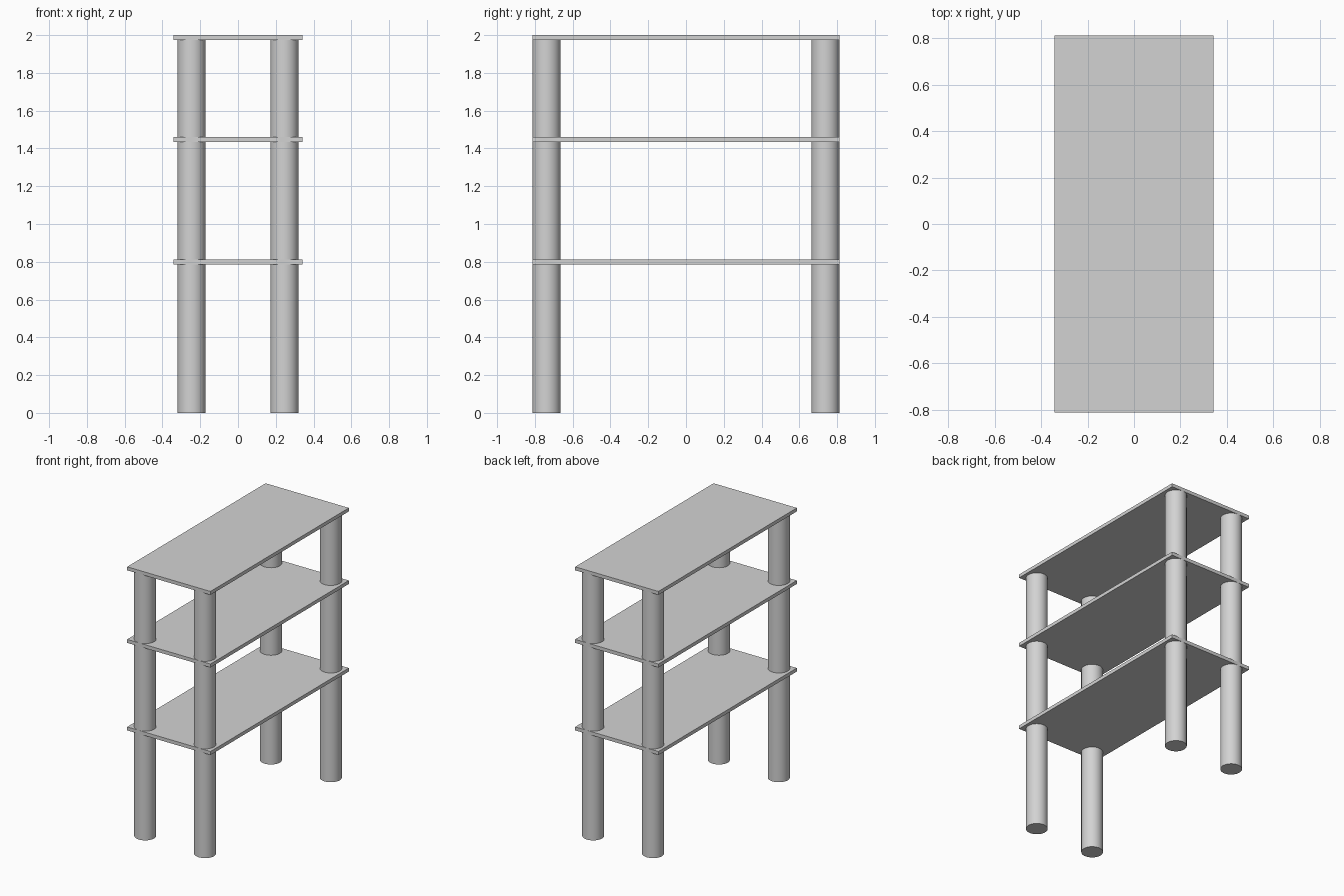
import bpy
import math

cube = bpy.data.objects.get("Cube")
if cube:
    bpy.data.objects.remove(cube, do_unlink=True)

# Single light grey material
grey = bpy.data.materials.new("light grey")
grey.use_nodes = True
colour = (0.65, 0.65, 0.65, 1)
grey.diffuse_color = colour
grey.node_tree.nodes["Principled BSDF"].inputs["Base Color"].default_value = colour

WIDTH, DEPTH, THICK = 0.684, 1.624, 0.026
LEG_RADIUS, LEG_X, LEG_Y = 0.074, 0.246, 0.738
LEG_TOP = 2 - THICK


def finish(name):
    obj = bpy.context.object
    obj.name = name
    obj.data.materials.append(grey)
    return obj


# Three flat shelves, placed by their top height
for name, top in (("lower_shelf", 0.811), ("middle_shelf", 1.461), ("top_shelf", 2)):
    bpy.ops.mesh.primitive_cube_add(size=1, location=(0, 0, top - THICK / 2))
    shelf = finish(name)
    shelf.scale = (WIDTH, DEPTH, THICK)
    bpy.ops.object.transform_apply(location=False, rotation=False, scale=True)

# Four round legs, flush with the front and back shelf edges
for side_x, x_name in ((-1, "right"), (1, "left")):
    for side_y, y_name in ((-1, "front"), (1, "back")):
        bpy.ops.mesh.primitive_cylinder_add(
            vertices=48, radius=LEG_RADIUS, depth=LEG_TOP,
            location=(side_x * LEG_X, side_y * LEG_Y, LEG_TOP / 2))
        finish(f"{y_name}_{x_name}_leg")
        bpy.ops.object.shade_smooth_by_angle(angle=math.radians(30))
